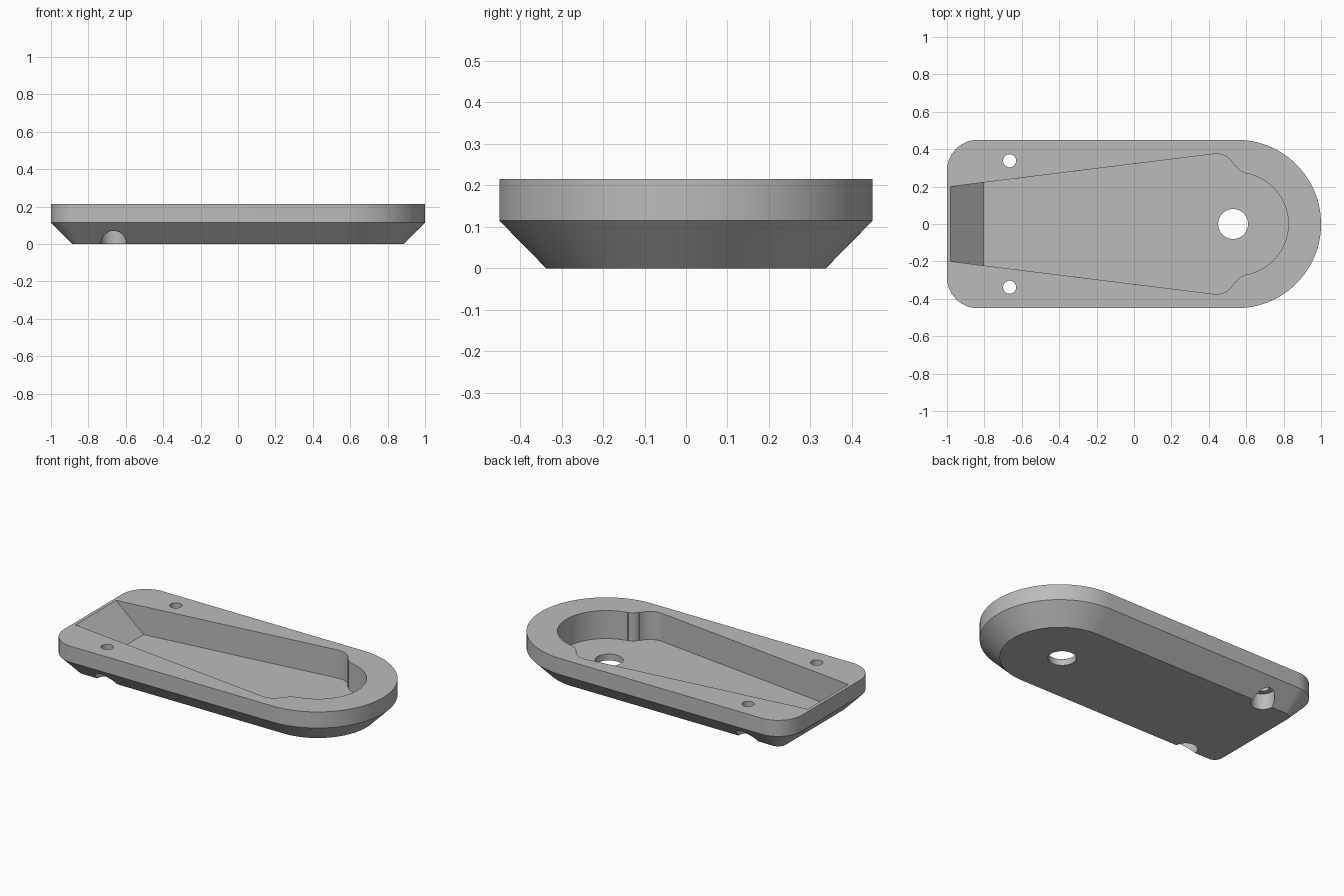
import bpy, bmesh
from math import cos, sin, radians

cube = bpy.data.objects.get("Cube")
if cube:
    bpy.data.objects.remove(cube)

TOP, SHOULDER, FLOOR = 0.215, 0.115, 0.04

grey = bpy.data.materials.new("plain_grey")
grey.use_nodes = True
colour = (0.5, 0.5, 0.5, 1)
grey.diffuse_color = colour
grey.node_tree.nodes["Principled BSDF"].inputs["Base Color"].default_value = colour


def arc(cx, cy, r, start, end, n):
    angles = [radians(start + (end - start) * i / n) for i in range(n + 1)]
    return [(cx + r * cos(a), cy + r * sin(a)) for a in angles]


def mirrored(half):
    """Close a half outline by reflecting it across the long axis."""
    return half + [(x, -y) for x, y in reversed(half) if abs(y) > 1e-5]


def loft(name, layers):
    """Solid through stacked outlines, each given as (outline, z)."""
    bm = bmesh.new()
    rings = [[bm.verts.new((x, y, z)) for x, y in pts] for pts, z in layers]
    for low, high in zip(rings, rings[1:]):
        for i in range(len(low)):
            j = (i + 1) % len(low)
            bm.faces.new((low[i], low[j], high[j], high[i]))
    bm.faces.new(rings[0])
    bm.faces.new(rings[-1])
    bmesh.ops.recalc_face_normals(bm, faces=bm.faces)
    mesh = bpy.data.meshes.new(name)
    bm.to_mesh(mesh)
    bm.free()
    mesh.materials.append(grey)
    obj = bpy.data.objects.new(name, mesh)
    bpy.context.collection.objects.link(obj)
    return obj


def cylinder(name, x, y, r, z0, z1):
    circle = arc(x, y, r, 0, 360, 48)[:-1]
    return loft(name, [(circle, z0), (circle, z1)])


# Body: rounded end, two rounded corners, chamfered underside
def body_outline(inset):
    return mirrored(arc(-0.835, 0.285, 0.165 - inset, 180, 90, 16)
                    + arc(0.55, 0, 0.45 - inset, 90, 0, 40))


tray = loft("tray_body", [(body_outline(0.113), 0),
                          (body_outline(0), SHOULDER),
                          (body_outline(0), TOP)])


# Recess: flared walls, lobed shoulders, round end and a sloping ramp
def recess_outline(z):
    x = -0.98 + TOP - z
    return mirrored([(x, 0.2 + (x + 0.98) * 0.123)]
                    + arc(0.44, 0.27, 0.105, 97, 22, 14)
                    + arc(0.6, 0.335, 0.06, 202, 261, 10)
                    + arc(0.55, 0, 0.275, 81, 0, 32))


cutters = [loft("recess_cutter", [(recess_outline(z), z) for z in (FLOOR, 0.3)]),
           cylinder("cable_hole_cutter", 0.53, 0, 0.08, -0.1, 0.3)]

# Screw holes with counterbores from below
for side in (-1, 1):
    y = side * 0.338
    cutters.append(cylinder("screw_hole_cutter", -0.665, y, 0.035, -0.1, 0.3))
    cutters.append(cylinder("counterbore_cutter", -0.665, y, 0.068, -0.1, 0.1))

for cutter in cutters:
    cutter.hide_render = True
    mod = tray.modifiers.new(cutter.name, "BOOLEAN")
    mod.operation = "DIFFERENCE"
    mod.solver = "EXACT"
    mod.object = cutter

# Bake the cuts, drop the cutters, smooth the curved walls
graph = bpy.context.evaluated_depsgraph_get()
baked = bpy.data.meshes.new_from_object(tray.evaluated_get(graph))
tray.modifiers.clear()
tray.data = baked
for cutter in cutters:
    bpy.data.objects.remove(cutter)

for obj in bpy.context.selected_objects:
    obj.select_set(False)
tray.select_set(True)
bpy.context.view_layer.objects.active = tray
bpy.ops.object.shade_smooth_by_angle(angle=radians(30))
